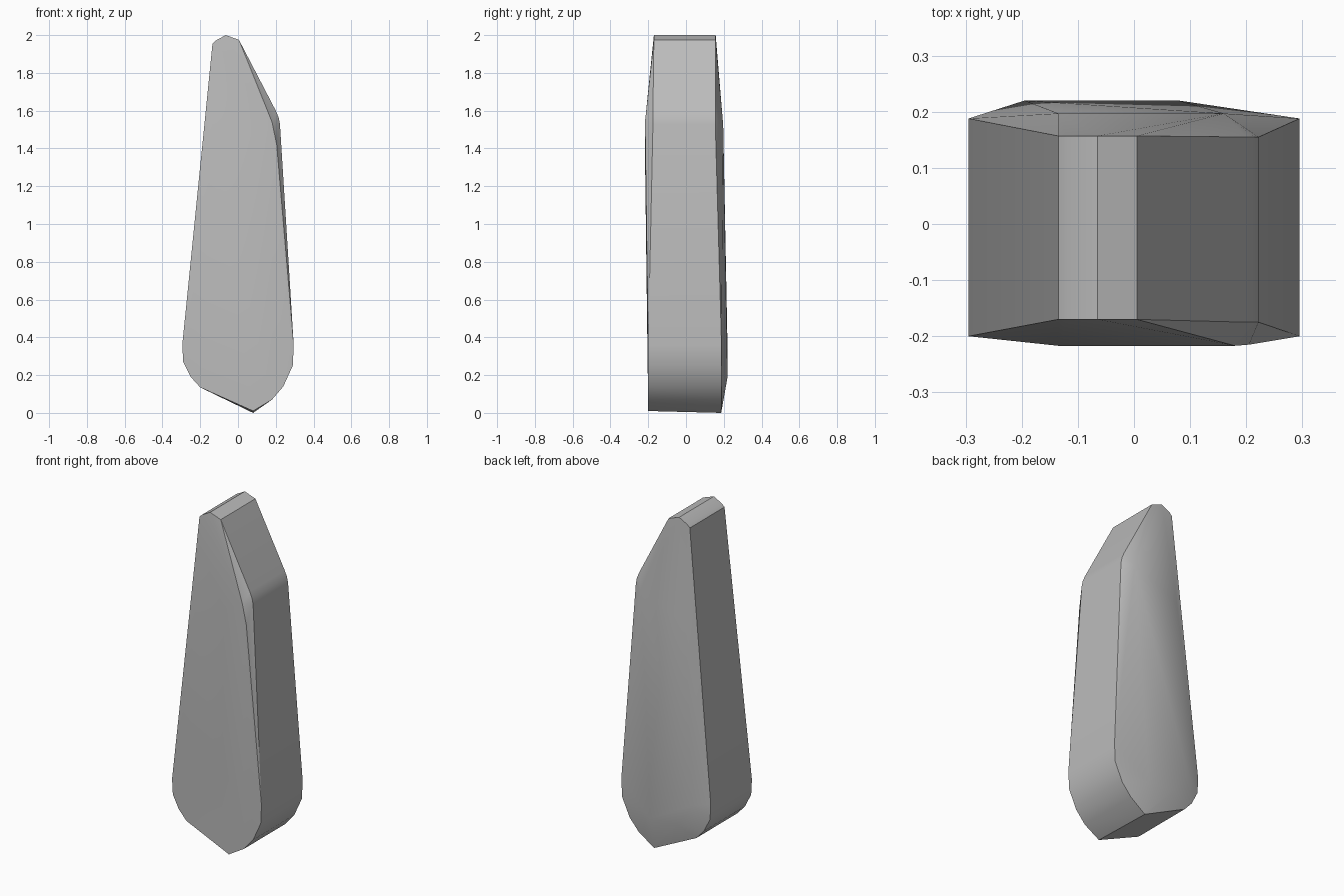
import bpy
import bmesh
import math

cube = bpy.data.objects.get("Cube")
if cube:
    bpy.data.objects.remove(cube, do_unlink=True)

# Outline shared by the front and back rims, as (x, z)
LOWER = [(-0.295, 0.36), (-0.29, 0.27), (-0.25, 0.19), (-0.2, 0.135),
         (0.08, 0.01), (0.18, 0.07), (0.24, 0.14), (0.29, 0.25), (0.295, 0.36)]
TIP = [(-0.135, 1.955), (-0.12, 1.97), (-0.065, 2.0), (0.005, 1.975)]
SHOULDER = [(0.2, 1.6), (0.215, 1.565), (0.222, 1.53)]

# Ridges that make the broad faces bulge, as (x, y, z)
FRONT_RIDGE = [(-0.135, -0.217, 1.36), (0.18, -0.217, 1.54), (0.205, -0.215, 1.42)]
BACK_RIDGE = [(-0.135, 0.197, 1.4), (0.16, 0.197, 1.52),
              (-0.195, 0.22, 0.34), (-0.1, 0.22, 0.2), (0.08, 0.22, 0.19)]


def rim(outline, y):
    return [(x, y, z) for x, z in outline]


points = rim(LOWER, -0.2) + rim(LOWER, 0.188)
points += rim(TIP, -0.17) + rim(TIP, 0.157)
points += rim(SHOULDER, -0.175) + rim(SHOULDER, 0.155)
points += FRONT_RIDGE + BACK_RIDGE
# Bottom edge dips slightly toward the back
points.append((0.08, 0.186, 0.0))

# Faceted stone wrapped around the rims and ridges
bm = bmesh.new()
for p in points:
    bm.verts.new(p)
hull = bmesh.ops.convex_hull(bm, input=bm.verts[:])
bmesh.ops.delete(bm, geom=[v for v in bm.verts if not v.link_faces], context="VERTS")
bmesh.ops.dissolve_limit(bm, angle_limit=math.radians(0.5),
                         verts=bm.verts[:], edges=bm.edges[:])
bmesh.ops.recalc_face_normals(bm, faces=bm.faces[:])
mesh = bpy.data.meshes.new("standing_stone")
bm.to_mesh(mesh)
bm.free()

stone = bpy.data.objects.new("standing_stone", mesh)
bpy.context.collection.objects.link(stone)

# Stone colour
grey = bpy.data.materials.new("stone_grey")
grey.use_nodes = True
colour = (0.5, 0.5, 0.5, 1.0)
grey.diffuse_color = colour
grey.node_tree.nodes["Principled BSDF"].inputs["Base Color"].default_value = colour
mesh.materials.append(grey)

# Soft shading across shallow facets, crisp outer edges
bpy.ops.object.select_all(action="DESELECT")
stone.select_set(True)
bpy.context.view_layer.objects.active = stone
bpy.ops.object.shade_smooth_by_angle(angle=math.radians(30))
